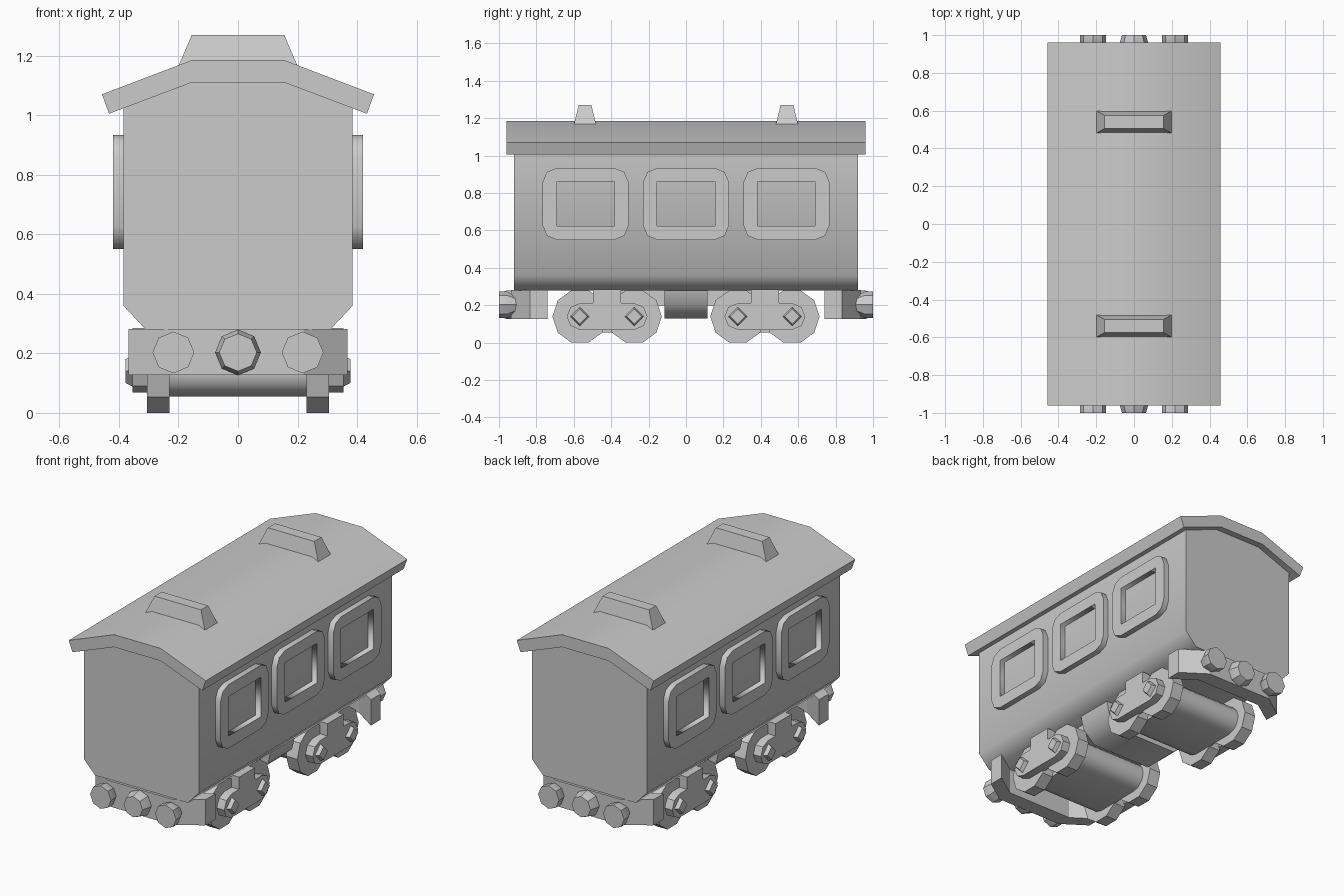
import bpy, bmesh, math

if "Cube" in bpy.data.objects:
    bpy.data.objects.remove(bpy.data.objects["Cube"])

SIGNS = (1, -1)


def loft(name, rings, angle=30):
    """Skin a list of equal-length 3D rings and cap both ends."""
    bm = bmesh.new()
    vr = [[bm.verts.new(p) for p in ring] for ring in rings]
    n = len(rings[0])
    for a, b in zip(vr, vr[1:]):
        for i in range(n):
            j = (i + 1) % n
            bm.faces.new((a[i], a[j], b[j], b[i]))
    bm.faces.new(vr[0])
    bm.faces.new(vr[-1])
    bmesh.ops.recalc_face_normals(bm, faces=bm.faces)
    me = bpy.data.meshes.new(name)
    bm.to_mesh(me)
    bm.free()
    ob = bpy.data.objects.new(name, me)
    bpy.context.collection.objects.link(ob)
    smooth(ob, angle)
    return ob


def smooth(ob, angle):
    bpy.ops.object.select_all(action='DESELECT')
    ob.select_set(True)
    bpy.context.view_layer.objects.active = ob
    bpy.ops.object.shade_smooth_by_angle(angle=math.radians(angle))


def place(axis, t, pts):
    """Put 2D points on the plane axis = t."""
    if axis == 'x':
        return [(t, u, v) for u, v in pts]
    if axis == 'y':
        return [(u, t, v) for u, v in pts]
    return [(u, v, t) for u, v in pts]


def prism(name, axis, pts, a, b, angle=30):
    return loft(name, [place(axis, a, pts), place(axis, b, pts)], angle)


def mirror(half):
    """Complete a profile given from its right half."""
    return half + [(-u, v) for u, v in reversed(half)]


def ngon(u, v, r, n, start=0.0):
    return [(u + r * math.cos(start + 2 * math.pi * i / n),
             v + r * math.sin(start + 2 * math.pi * i / n)) for i in range(n)]


def rect(u, v, du, dv):
    return [(u - du, v - dv), (u + du, v - dv), (u + du, v + dv), (u - du, v + dv)]


# Body shell and bent roof
prism('body', 'y', mirror([(0.31, 0.28), (0.385, 0.36), (0.385, 1.04), (0.155, 1.125)]),
      -0.92, 0.92, 48)
prism('roof', 'y', mirror([(0.155, 1.11), (0.433, 1.005), (0.457, 1.07), (0.155, 1.185)]),
      -0.96, 0.96)

# Tapered roof vents
for s in SIGNS:
    loft('roof_vent', [place('z', 1.165, rect(0, s * 0.54, 0.20, 0.06)),
                       place('z', 1.27, rect(0, s * 0.54, 0.155, 0.034))])


# Window frames: rounded outline with a rectangular opening
def rounded(u, v, du, dv, r):
    pts = []
    for k, (a, b) in enumerate(((1, 1), (-1, 1), (-1, -1), (1, -1))):
        for i in range(3):
            t = math.pi / 2 * k + math.pi / 4 * i
            pts.append((u + a * (du - r) + r * math.cos(t), v + b * (dv - r) + r * math.sin(t)))
    return pts


for s in SIGNS:
    cu = bpy.data.curves.new('window_frames', 'CURVE')
    cu.dimensions = '2D'
    cu.fill_mode = 'BOTH'
    cu.extrude = 0.02
    for y in (-0.537, 0, 0.537):
        for pts in (rounded(y, 0.742, 0.229, 0.192, 0.075), rect(y, 0.742, 0.154, 0.119)):
            sp = cu.splines.new('POLY')
            sp.points.add(len(pts) - 1)
            for p, (u, v) in zip(sp.points, pts):
                p.co = (u, v, 0, 1)
            sp.use_cyclic_u = True
    ob = bpy.data.objects.new('window_frames', cu)
    bpy.context.collection.objects.link(ob)
    ob.rotation_euler = (math.pi / 2, 0, math.pi / 2)
    ob.location.x = s * 0.4
    bpy.ops.object.select_all(action='DESELECT')
    ob.select_set(True)
    bpy.context.view_layer.objects.active = ob
    bpy.ops.object.convert(target='MESH')

# Underframe spine and central equipment box
prism('underframe_spine', 'z', rect(0, 0, 0.23, 0.40), 0.20, 0.285)
prism('equipment_box', 'y', mirror([(0.20, 0.13), (0.28, 0.20), (0.30, 0.285)]),
      -0.115, 0.115, 48)

for s in SIGNS:
    # Bent buffer beam
    plan = [(0.22, 0.84), (0.368, 0.74), (0.368, 0.834), (0.22, 0.935)]
    prism('buffer_beam', 'z', mirror([(x, s * y) for x, y in plan]), 0.127, 0.282)

    # Side buffers with flared stems, and central coupler
    for x in (-0.217, 0.217):
        loft('side_buffer', [place('y', s * y, ngon(x, 0.203, r, 8))
                             for y, r in ((0.86, 0.045), (0.91, 0.045), (0.955, 0.07), (1.0, 0.07))])
    loft('central_coupler', [place('y', s * y, ngon(0, 0.203, r, 8))
                             for y, r in ((0.90, 0.077), (0.955, 0.077), (1.0, 0.063))])

    # Bogie: drum block, wheels, side frames and bolts
    yc = s * 0.422
    axles = (yc - 0.145, yc + 0.145)

    def stadium(r, n):
        right = [(axles[1] + r * math.cos(t), 0.14 + r * math.sin(t))
                 for t in [-math.pi / 2 + math.pi * i / n for i in range(n + 1)]]
        return right + [(2 * yc - u, v) for u, v in reversed(right)]

    prism('axle_block', 'x', stadium(0.085, 6), -0.235, 0.235, 40)
    for side in SIGNS:
        for y in axles:
            prism('wheel', 'x', ngon(y, 0.14, 0.147, 10, math.pi / 2 + math.pi / 10),
                  side * 0.23, side * 0.305)
            loft('axle_bolt', [place('x', side * 0.35, ngon(y, 0.14, 0.053, 4)),
                               place('x', side * 0.378, ngon(y, 0.14, 0.04, 4))])
        prism('bogie_side_frame', 'x', stadium(0.071, 4), side * 0.295, side * 0.355)
        prism('bogie_pedestal', 'x', rect(yc, 0.235, 0.075, 0.05), side * 0.235, side * 0.355)
